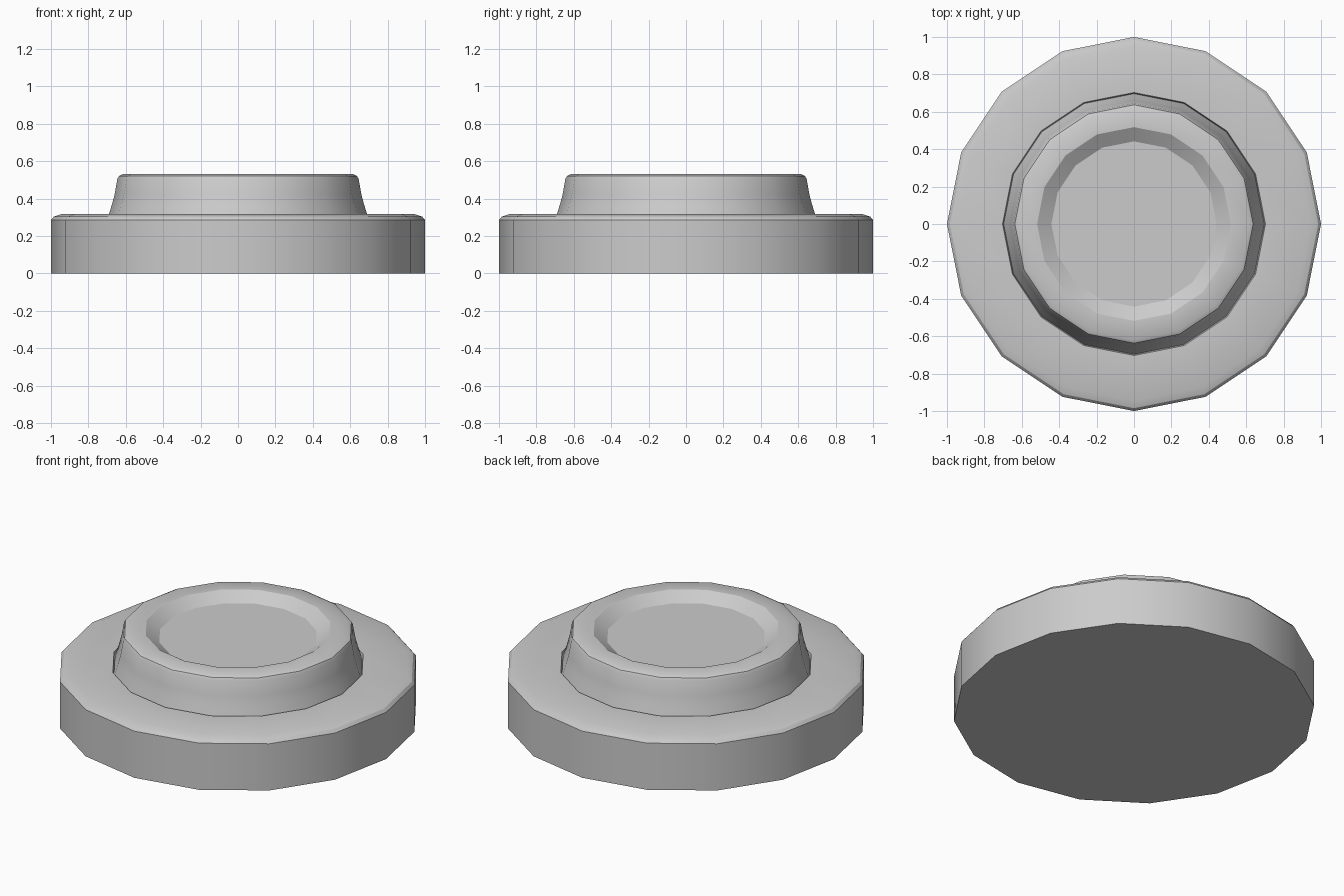
import bpy, bmesh, math

if "Cube" in bpy.data.objects:
    bpy.data.objects.remove(bpy.data.objects["Cube"])

SIDES = 16

# Half profile (radius, height) from the underside to the recessed centre
profile = [
    (1.0, 0.0), (1.0, 0.285), (0.985, 0.303), (0.945, 0.317),   # base disc, rounded rim
    (0.703, 0.317), (0.697, 0.295),                              # fine groove round the collar
    (0.675, 0.365), (0.66, 0.42), (0.645, 0.505),                # flared collar wall
    (0.637, 0.52), (0.618, 0.53),                                # collar rim
    (0.518, 0.53), (0.442, 0.48),                                # shallow dish
]


def lathe(name, points, sides):
    bm = bmesh.new()
    rings = []
    for r, z in points:
        rings.append([bm.verts.new((r * math.cos(2 * math.pi * i / sides),
                                    r * math.sin(2 * math.pi * i / sides), z))
                      for i in range(sides)])
    for low, high in zip(rings, rings[1:]):
        for i in range(sides):
            j = (i + 1) % sides
            bm.faces.new((low[i], low[j], high[j], high[i]))
    bm.faces.new(rings[0][::-1])
    bm.faces.new(rings[-1])
    mesh = bpy.data.meshes.new(name)
    bm.to_mesh(mesh)
    bm.free()
    obj = bpy.data.objects.new(name, mesh)
    bpy.context.collection.objects.link(obj)
    return obj


# Stepped round button with dished collar
button = lathe("stepped_button", profile, SIDES)
bpy.context.view_layer.objects.active = button
button.select_set(True)
bpy.ops.object.shade_smooth_by_angle(angle=math.radians(30))
